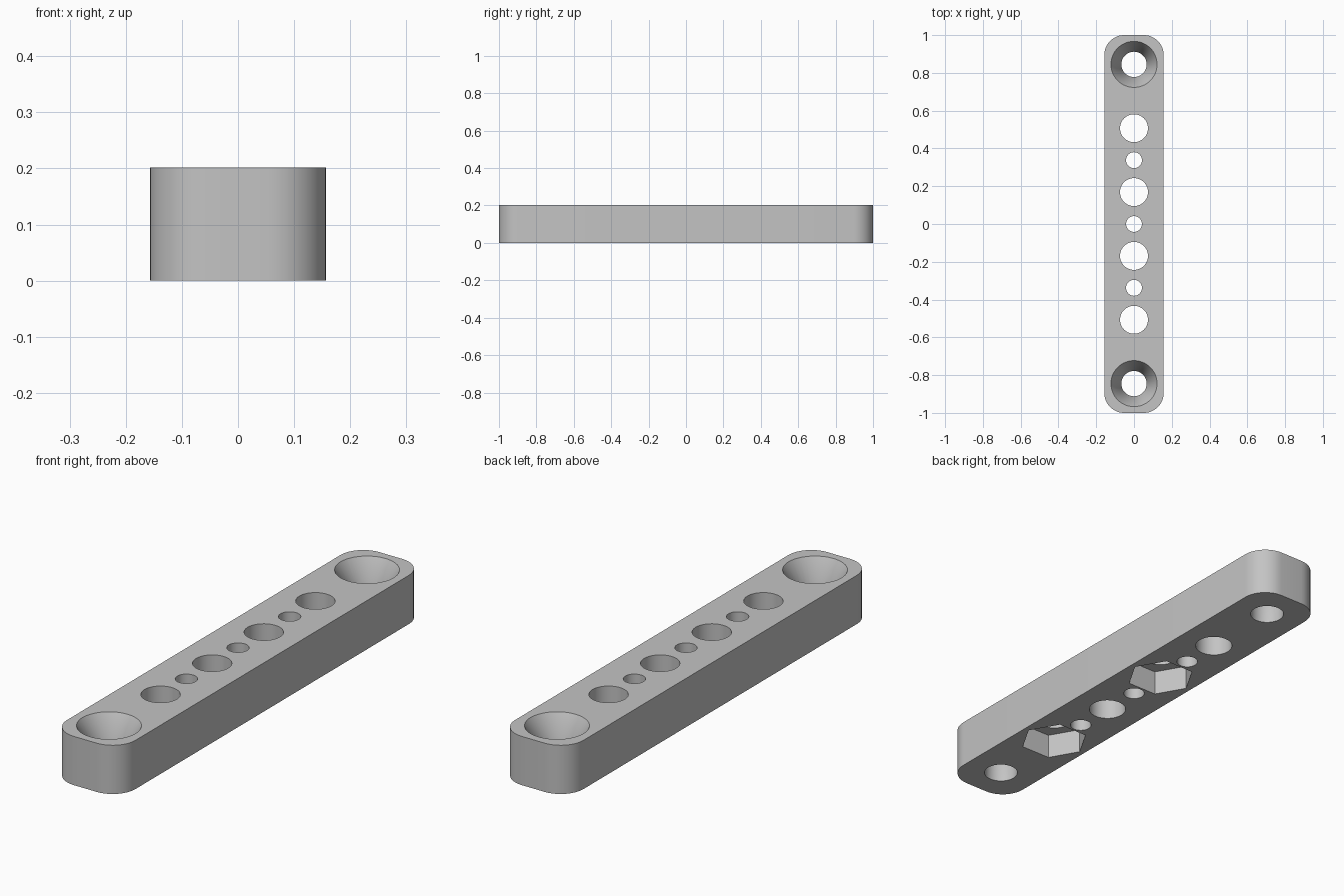
import bpy, bmesh, math
from mathutils import Matrix

default = bpy.data.objects.get("Cube")
if default:
    bpy.data.objects.remove(default, do_unlink=True)

WIDTH, LENGTH, HEIGHT, CORNER = 0.314, 2.0, 0.202, 0.105
PITCH = 0.338      # spacing between the large holes
OVER = 0.02        # how far cutters pass through a face

grey = bpy.data.materials.new("plain grey")
grey.use_nodes = True
color = (0.55, 0.55, 0.55, 1)
grey.diffuse_color = color
grey.node_tree.nodes["Principled BSDF"].inputs["Base Color"].default_value = color


def make_object(name, bm):
    mesh = bpy.data.meshes.new(name)
    bm.to_mesh(mesh)
    bm.free()
    mesh.materials.append(grey)
    obj = bpy.data.objects.new(name, mesh)
    bpy.context.collection.objects.link(obj)
    return obj


# Bar with rounded vertical corners
bm = bmesh.new()
bmesh.ops.create_cube(bm, size=1)
bmesh.ops.scale(bm, vec=(WIDTH, LENGTH, HEIGHT), verts=bm.verts)
bmesh.ops.translate(bm, vec=(0, 0, HEIGHT / 2), verts=bm.verts)
uprights = [e for e in bm.edges
            if abs(e.verts[0].co.z - e.verts[1].co.z) > HEIGHT / 2]
bmesh.ops.bevel(bm, geom=uprights, offset=CORNER, segments=12,
                profile=0.5, affect='EDGES')
bar = make_object("mounting_bar", bm)
bpy.context.view_layer.objects.active = bar
bar.select_set(True)


def cut(name, y, r_low, r_high, z_low, z_high, sides=64):
    """Subtract an upright cone, cylinder or prism from the bar."""
    bm = bmesh.new()
    place = Matrix.Translation((0, y, (z_low + z_high) / 2))
    bmesh.ops.create_cone(bm, cap_ends=True, segments=sides, radius1=r_low,
                          radius2=r_high, depth=z_high - z_low, matrix=place)
    if sides == 6:
        # Corners of the nut pocket point across the bar
        if max(v.co.x for v in bm.verts) < r_low * 0.95:
            bmesh.ops.rotate(bm, cent=(0, y, 0), verts=bm.verts,
                             matrix=Matrix.Rotation(math.pi / 6, 3, 'Z'))
    cutter = make_object(name, bm)
    cutter.hide_render = True
    mod = bar.modifiers.new(name, 'BOOLEAN')
    mod.operation = 'DIFFERENCE'
    mod.solver = 'EXACT'
    mod.object = cutter
    bpy.ops.object.modifier_apply(modifier=mod.name)
    bpy.data.objects.remove(cutter, do_unlink=True)


# Large through holes
for i in (-1.5, -0.5, 0.5, 1.5):
    cut("large_hole", i * PITCH, 0.074, 0.074, -OVER, HEIGHT + OVER)

# Small through holes between them
for i in (-1, 0, 1):
    cut("small_hole", i * PITCH, 0.042, 0.042, -OVER, HEIGHT + OVER)

# Countersunk screw holes at the ends
SCREW, HEAD, SINK = 0.067, 0.122, 0.1
slope = (HEAD - SCREW) / SINK
for i in (-2.5, 2.5):
    cut("screw_hole", i * PITCH, SCREW, SCREW, -OVER, HEIGHT + OVER)
    cut("countersink", i * PITCH, SCREW, HEAD + slope * OVER,
        HEIGHT - SINK, HEIGHT + OVER)

# Hexagonal nut pockets in the underside
for i in (-1.5, 0.5):
    cut("nut_pocket", i * PITCH, 0.136, 0.136, -OVER, 0.104, sides=6)

bpy.ops.object.shade_smooth_by_angle(angle=math.radians(30))
